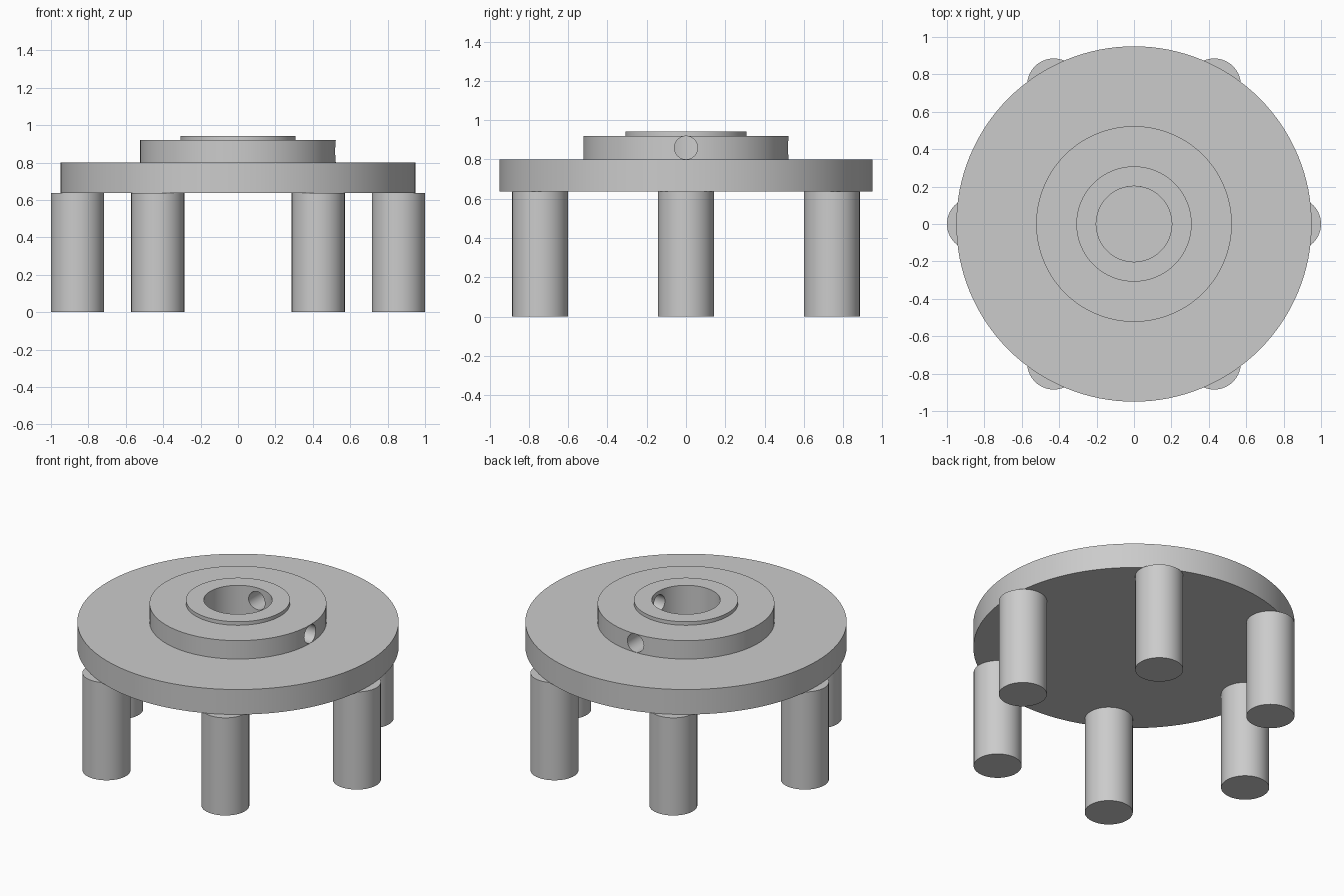
import bpy
import bmesh
import math
from mathutils import Matrix, Vector

cube = bpy.data.objects.get("Cube")
if cube:
    bpy.data.objects.remove(cube, do_unlink=True)

# Single plain finish
GREY = (0.6, 0.6, 0.6, 1.0)
grey = bpy.data.materials.new("plain_grey")
grey.use_nodes = True
grey.diffuse_color = GREY
grey.node_tree.nodes["Principled BSDF"].inputs["Base Color"].default_value = GREY


def add_object(name, bm):
    bmesh.ops.recalc_face_normals(bm, faces=bm.faces[:])
    mesh = bpy.data.meshes.new(name)
    bm.to_mesh(mesh)
    bm.free()
    mesh.materials.append(grey)
    obj = bpy.data.objects.new(name, mesh)
    bpy.context.collection.objects.link(obj)
    return obj


def cylinder(name, radius, depth, matrix, segments=64):
    bm = bmesh.new()
    bmesh.ops.create_cone(bm, cap_ends=True, segments=segments, radius1=radius,
                          radius2=radius, depth=depth, matrix=matrix)
    return add_object(name, bm)


def lathe(name, profile, segments=128):
    """Revolve (radius, height) points; both ends lie on the axis."""
    bm = bmesh.new()
    verts = [bm.verts.new((r, 0, z)) for r, z in profile]
    edges = [bm.edges.new(pair) for pair in zip(verts, verts[1:])]
    bmesh.ops.spin(bm, geom=verts + edges, cent=(0, 0, 0), axis=(0, 0, 1),
                   angle=math.tau, steps=segments, use_merge=True)
    bmesh.ops.remove_doubles(bm, verts=bm.verts[:], dist=1e-5)
    return add_object(name, bm)


def smooth(obj):
    bpy.ops.object.select_all(action="DESELECT")
    obj.select_set(True)
    bpy.context.view_layer.objects.active = obj
    for mod in list(obj.modifiers):
        bpy.ops.object.modifier_apply(modifier=mod.name)
    bpy.ops.object.shade_smooth_by_angle(angle=math.radians(30))


# Stepped disc with hub, collar and blind centre bore
DISC_BOTTOM, DISC_TOP, HUB_TOP, COLLAR_TOP, BORE_FLOOR = 0.637, 0.8, 0.92, 0.943, 0.68
DISC_R, HUB_R, COLLAR_R, BORE_R = 0.95, 0.523, 0.308, 0.202
disc = lathe("stepped_disc", [
    (0, DISC_BOTTOM), (DISC_R, DISC_BOTTOM), (DISC_R, DISC_TOP),
    (HUB_R, DISC_TOP), (HUB_R, HUB_TOP), (COLLAR_R, HUB_TOP),
    (COLLAR_R, COLLAR_TOP), (BORE_R, COLLAR_TOP), (BORE_R, BORE_FLOOR),
    (0, BORE_FLOOR)])

# Two radial set-screw holes through the hub wall, on the left and back
cutters = []
for name, direction in (("left", Vector((1, 0, 0))), ("back", Vector((0, 1, 0)))):
    turn = direction.to_track_quat("Z", "Y").to_matrix().to_4x4()
    place = Matrix.Translation(direction * 0.36 + Vector((0, 0, 0.86))) @ turn
    cutter = cylinder(name + "_hole_cutter", 0.059, 0.5, place, 48)
    cutter.hide_render = True
    mod = disc.modifiers.new(name + "_hole", "BOOLEAN")
    mod.operation, mod.solver, mod.object = "DIFFERENCE", "EXACT", cutter
    cutters.append(cutter)
smooth(disc)
for cutter in cutters:
    bpy.data.objects.remove(cutter, do_unlink=True)

# Six round legs under the rim
LEG_R, LEG_RING = 0.142, 0.858
for i in range(6):
    a = i * math.tau / 6
    place = Matrix.Translation((LEG_RING * math.cos(a), LEG_RING * math.sin(a),
                                DISC_BOTTOM / 2))
    smooth(cylinder(f"leg_{i + 1}", LEG_R, DISC_BOTTOM, place))
